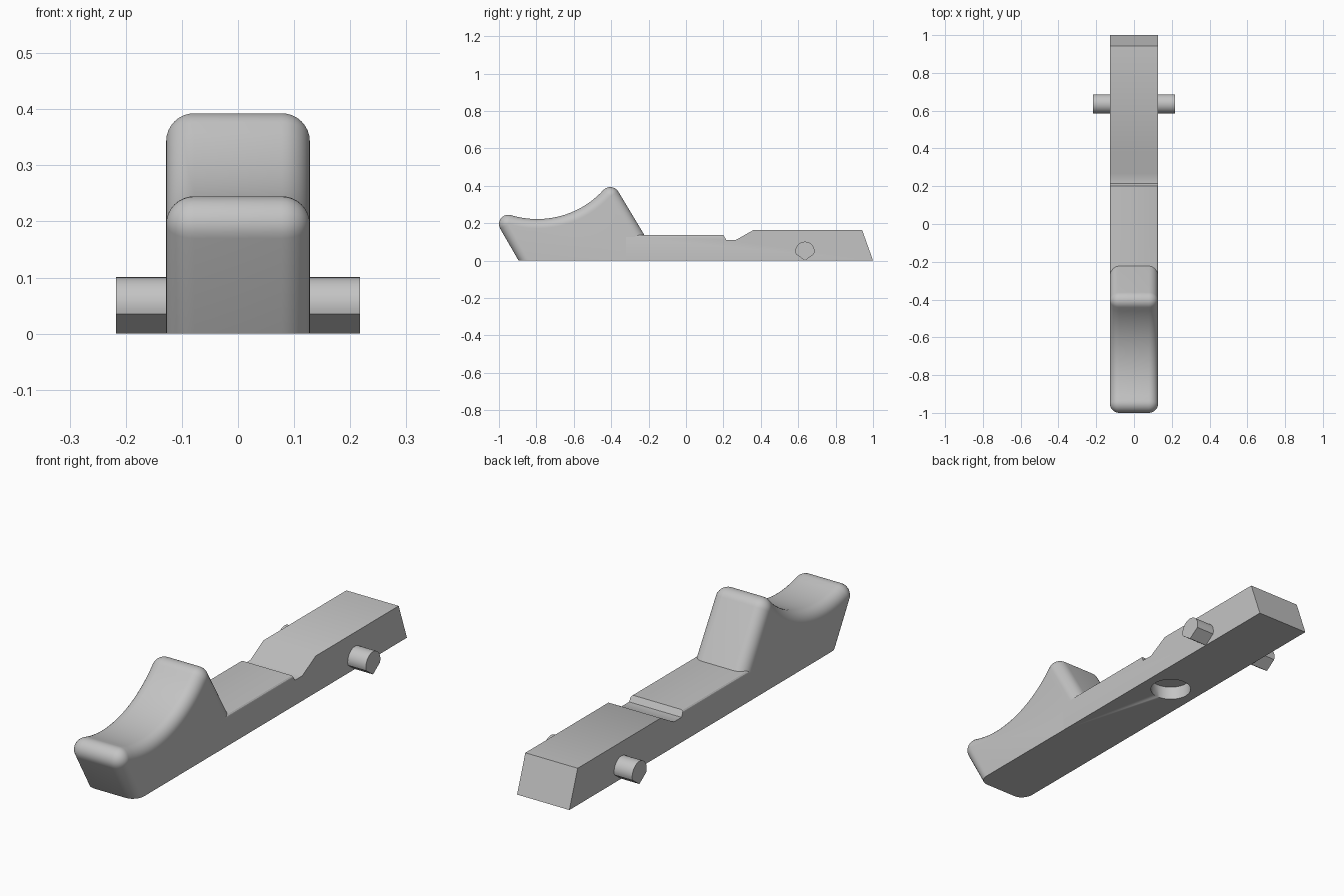
import bpy, bmesh
from math import cos, sin, radians, sqrt, pi
from mathutils import Vector

old = bpy.data.objects.get("Cube")
if old:
    bpy.data.objects.remove(old, do_unlink=True)

grey = bpy.data.materials.new("mid_grey")
grey.use_nodes = True
tone = (0.55, 0.55, 0.55, 1)
grey.diffuse_color = tone
grey.node_tree.nodes["Principled BSDF"].inputs["Base Color"].default_value = tone


def finish(bm, name):
    """Turn a bmesh into a smooth-shaded object with sharp edges kept."""
    bmesh.ops.recalc_face_normals(bm, faces=bm.faces)
    mesh = bpy.data.meshes.new(name)
    bm.to_mesh(mesh)
    bm.free()
    mesh.materials.append(grey)
    obj = bpy.data.objects.new(name, mesh)
    bpy.context.collection.objects.link(obj)
    bpy.ops.object.select_all(action="DESELECT")
    obj.select_set(True)
    bpy.context.view_layer.objects.active = obj
    bpy.ops.object.shade_smooth_by_angle(angle=radians(30))
    return obj


def prism(points, x0, x1):
    """Extrude a (y, z) outline from x0 to x1."""
    bm = bmesh.new()
    a, b = [[bm.verts.new((x, y, z)) for y, z in points] for x in (x0, x1)]
    bm.faces.new(a)
    bm.faces.new(b[::-1])
    for i in range(len(a)):
        j = (i + 1) % len(a)
        bm.faces.new((a[i], b[i], b[j], a[j]))
    return bm


def polar(angle, radius=1.0):
    return Vector((cos(angle), sin(angle))) * radius


def span(a, b, n):
    return [a + (b - a) * i / n for i in range(n + 1)]


HALF = 0.128   # half width of the lever
R = 0.05       # rounding of the thumb grip

# Thumb grip: a sharp core outline grown by a round edge
nose, peak = Vector((-0.95, 0.195)), Vector((-0.405, 0.343))
front_n, back_n = radians(210), radians(31)
chord = peak - nose
scoop_r = 0.53
rise = sqrt(scoop_r ** 2 - chord.length_squared / 4)
scoop = (nose + peak) / 2 + Vector((-chord.y, chord.x)).normalized() * rise


def angle_to(v):
    d = scoop - v
    return Vector((1, 0)).angle_signed(d) * -1


n0, n1 = angle_to(nose), angle_to(peak)
outline = [(nose + polar(front_n + pi / 2, 0.3), front_n)]
outline += [(nose, a) for a in span(front_n, n0, 10)]
outline += [(scoop - polar(a, scoop_r), a) for a in span(n0, n1, 20)]
outline += [(peak, a) for a in span(n1, back_n, 10)]
outline += [(peak + polar(back_n - pi / 2, 0.5), back_n)]

bm = bmesh.new()
rings = []
for side in (-1, 1):
    for t in span(-pi / 2, 0, 8) if side < 0 else span(0, pi / 2, 8):
        ring = []
        for core, a in outline:
            p = core + polar(a, R * cos(t))
            ring.append(bm.verts.new((side * (HALF - R) + R * sin(t), p.x, p.y)))
        rings.append(ring)
for a, b in zip(rings, rings[1:]):
    for i in range(len(a)):
        j = (i + 1) % len(a)
        bm.faces.new((a[i], a[j], b[j], b[i]))
bm.faces.new(rings[0])
bm.faces.new(rings[-1][::-1])
bmesh.ops.remove_doubles(bm, verts=bm.verts, dist=0.0002)
bmesh.ops.bisect_plane(bm, geom=bm.verts[:] + bm.edges[:] + bm.faces[:],
                       plane_co=(0, 0, 0), plane_no=(0, 0, 1), clear_inner=True)
bmesh.ops.holes_fill(bm, edges=[e for e in bm.edges if e.is_boundary], sides=0)
finish(bm, "thumb_grip")

# Lever body with shelf, notch and raised tail
shelf = 0.137
body_outline = [(-0.32, 0), (-0.32, shelf), (0.2, shelf), (0.215, 0.111),
                (0.268, 0.111), (0.36, 0.163), (0.942, 0.163), (1, 0)]
bm = prism(body_outline, -HALF - 0.0003, HALF + 0.0003)
rims = [e for e in bm.edges
        if all(abs(v.co.z - shelf) < 0.001 for v in e.verts)
        and abs(e.verts[0].co.x - e.verts[1].co.x) < 0.001]
bmesh.ops.bevel(bm, geom=rims, offset=0.012, segments=3, profile=0.5, affect="EDGES")
body = finish(bm, "lever_body")

# Round spring pocket cut into the underside
bm = bmesh.new()
bmesh.ops.create_cone(bm, cap_ends=True, segments=40, radius1=0.086,
                      radius2=0.086, depth=0.12)
bmesh.ops.translate(bm, verts=bm.verts, vec=(0, 0.247, 0))
cutter = finish(bm, "pocket_cutter")
cutter.hide_render = True
cut = body.modifiers.new("pocket", "BOOLEAN")
cut.operation = "DIFFERENCE"
cut.solver = "EXACT"
cut.object = cutter
bpy.ops.object.select_all(action="DESELECT")
body.select_set(True)
bpy.context.view_layer.objects.active = body
bpy.ops.object.modifier_apply(modifier="pocket")
bpy.data.objects.remove(cutter, do_unlink=True)

# Pivot pegs: round above, pointed below
centre = Vector((0.636, 0.05))
peg = [centre + polar(a, 0.051) for a in span(radians(-17), radians(197), 20)]
peg.append(Vector((centre.x, 0)))
for name, s in (("left_pivot_peg", 1), ("right_pivot_peg", -1)):
    finish(prism(peg, s * 0.11, s * 0.217), name)
